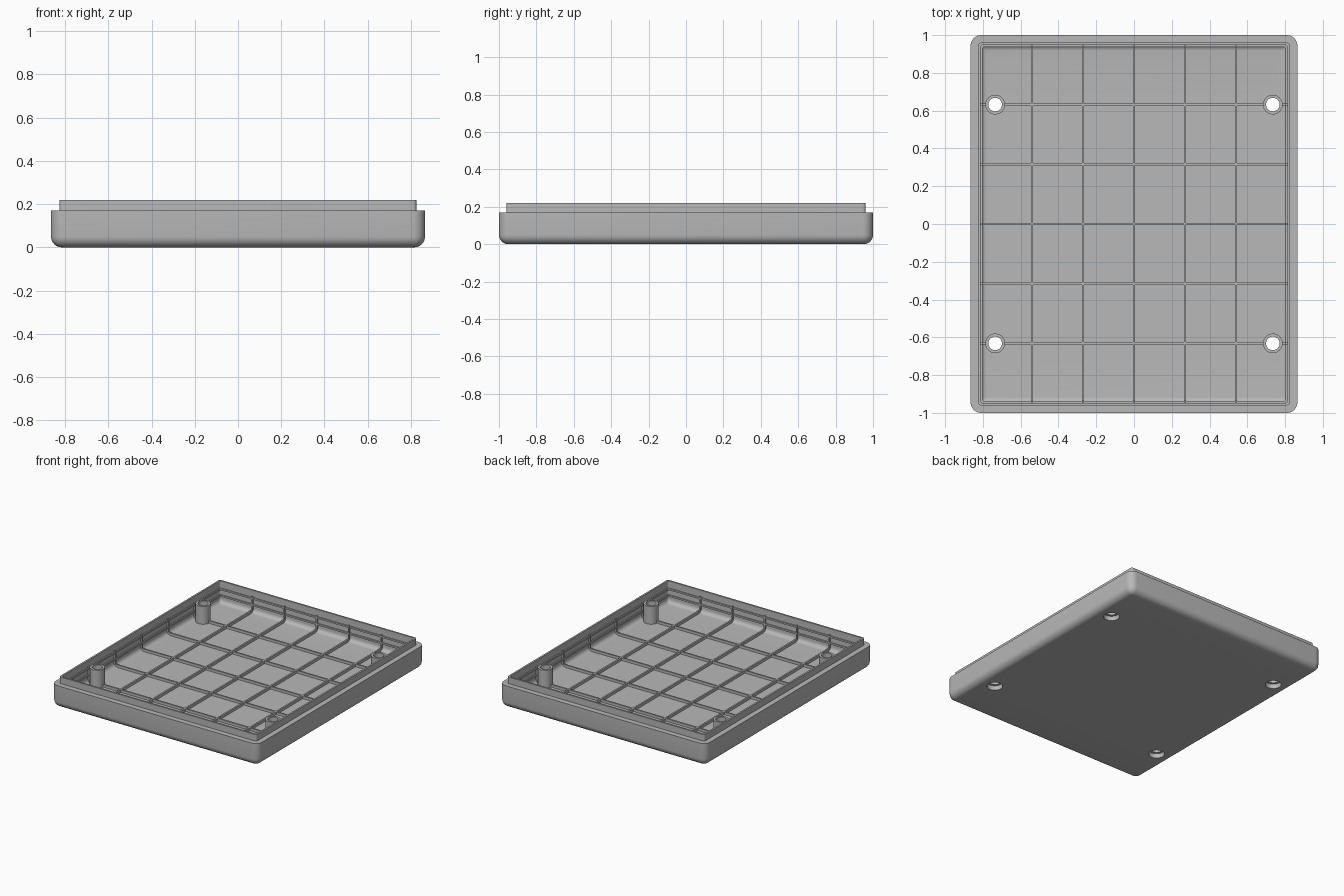
import bpy, bmesh, math

if "Cube" in bpy.data.objects:
    bpy.data.objects.remove(bpy.data.objects["Cube"], do_unlink=True)

HALF_X, HALF_Y, CORNER = 0.865, 1.0, 0.055
FLOOR, WALL = 0.055, 0.053
BOSS_X, BOSS_Y, BOSS_R, HOLE_R, BOSS_TOP = 0.735, 0.632, 0.052, 0.036, 0.19
RIB, RIB_TOP = 0.012, 0.075

grey = bpy.data.materials.new("plastic grey")
grey.use_nodes = True
grey.diffuse_color = (0.48, 0.48, 0.48, 1)
grey.node_tree.nodes["Principled BSDF"].inputs["Base Color"].default_value = (0.48, 0.48, 0.48, 1)


def finish(bm, name):
    bmesh.ops.recalc_face_normals(bm, faces=bm.faces)
    mesh = bpy.data.meshes.new(name)
    bm.to_mesh(mesh)
    bm.free()
    mesh.materials.append(grey)
    obj = bpy.data.objects.new(name, mesh)
    bpy.context.collection.objects.link(obj)
    return obj


def smooth(obj):
    bpy.ops.object.select_all(action="DESELECT")
    obj.select_set(True)
    bpy.context.view_layer.objects.active = obj
    bpy.ops.object.shade_smooth_by_angle(angle=math.radians(30))


def rounded_loop(inset, z, steps=8):
    """Rounded rectangle set in from the outer wall."""
    r = max(CORNER - inset, 0.012)
    cx, cy = HALF_X - inset - r, HALF_Y - inset - r
    pts = []
    for q, (sx, sy) in enumerate([(1, 1), (-1, 1), (-1, -1), (1, -1)]):
        for i in range(steps + 1):
            a = (q + i / steps) * math.pi / 2
            pts.append((sx * cx + r * math.cos(a), sy * cy + r * math.sin(a), z))
    return pts


def loft(bm, loops, capped=False, closed=False):
    rings = [[bm.verts.new(p) for p in loop] for loop in loops]
    pairs = list(zip(rings, rings[1:]))
    if closed:
        pairs.append((rings[-1], rings[0]))
    for a, b in pairs:
        for i in range(len(a)):
            j = (i + 1) % len(a)
            bm.faces.new((a[i], a[j], b[j], b[i]))
    if capped:
        bm.faces.new(rings[0])
        bm.faces.new(rings[-1])


def circle(cx, cy, r, z, n=32):
    return [(cx + r * math.cos(math.tau * i / n), cy + r * math.sin(math.tau * i / n), z)
            for i in range(n)]


def box(bm, x0, x1, y0, y1, z0, z1):
    loft(bm, [[(x0, y0, z), (x1, y0, z), (x1, y1, z), (x0, y1, z)] for z in (z0, z1)], capped=True)


boss_spots = [(sx * BOSS_X, sy * BOSS_Y) for sx in (-1, 1) for sy in (-1, 1)]

# Tray shell: rounded underside, ledge, raised lip, filleted inside
arc = [math.pi / 2 * i / 6 for i in range(7)]
profile = [(0.05 * (1 - math.sin(a)), 0.05 * (1 - math.cos(a))) for a in arc]
profile += [(0, 0.17), (0.04, 0.17), (0.04, 0.22), (WALL, 0.22)]
profile += [(WALL + 0.03 * (1 - math.cos(a)), FLOOR + 0.03 * (1 - math.sin(a))) for a in arc]
bm = bmesh.new()
loft(bm, [rounded_loop(i, z) for i, z in profile], capped=True)
tray = finish(bm, "tray_shell")

# Screw holes, wider on the underside
bm = bmesh.new()
for x, y in boss_spots:
    steps = [(0.055, -0.1), (0.055, 0.035), (HOLE_R, 0.035), (HOLE_R, 0.3)]
    loft(bm, [circle(x, y, r, z) for r, z in steps], capped=True)
cutter = finish(bm, "screw_hole_cutter")
cutter.hide_render = True
cut = tray.modifiers.new("screw holes", "BOOLEAN")
cut.operation, cut.solver, cut.object = "DIFFERENCE", "EXACT", cutter
bpy.context.view_layer.objects.active = tray
bpy.ops.object.modifier_apply(modifier=cut.name)
bpy.data.objects.remove(cutter, do_unlink=True)
smooth(tray)

# Screw bosses
bm = bmesh.new()
for x, y in boss_spots:
    tube = [(HOLE_R, 0.04), (BOSS_R, 0.04), (BOSS_R, BOSS_TOP), (HOLE_R, BOSS_TOP)]
    loft(bm, [circle(x, y, r, z) for r, z in tube], closed=True)
smooth(finish(bm, "screw_bosses"))

# Floor ribs with short uprights on the walls
in_x, in_y = HALF_X - WALL, HALF_Y - WALL
h = RIB / 2
columns = [0.27 * i for i in range(-2, 3)]
rows = [BOSS_Y / 2 * i for i in range(-2, 3)]
bm = bmesh.new()
for x in columns:
    box(bm, x - h, x + h, -in_y, in_y, FLOOR - 0.01, RIB_TOP)
    for s in (-1, 1):
        a, b = sorted((s * (in_y + 0.005), s * (in_y - 0.012)))
        box(bm, x - h, x + h, a, b, FLOOR, 0.175)
for y in rows:
    if abs(y) > 0.5:
        reach = BOSS_X - 0.045
        for s in (-1, 1):
            a, b = sorted((s * (BOSS_X + 0.045), s * in_x))
            box(bm, a, b, y - h, y + h, FLOOR - 0.01, RIB_TOP)
    else:
        reach = in_x
    box(bm, -reach, reach, y - h, y + h, FLOOR - 0.01, RIB_TOP)
    for s in (-1, 1):
        a, b = sorted((s * (in_x + 0.005), s * (in_x - 0.012)))
        box(bm, a, b, y - h, y + h, FLOOR, 0.175)
finish(bm, "floor_ribs")

# Thin ledges running round the inner wall
bm = bmesh.new()
for z in (0.105, 0.155):
    section = [(WALL - 0.005, z), (WALL + 0.009, z), (WALL + 0.009, z + 0.012), (WALL - 0.005, z + 0.012)]
    loft(bm, [rounded_loop(i, k) for i, k in section], closed=True)
smooth(finish(bm, "wall_ribs"))
